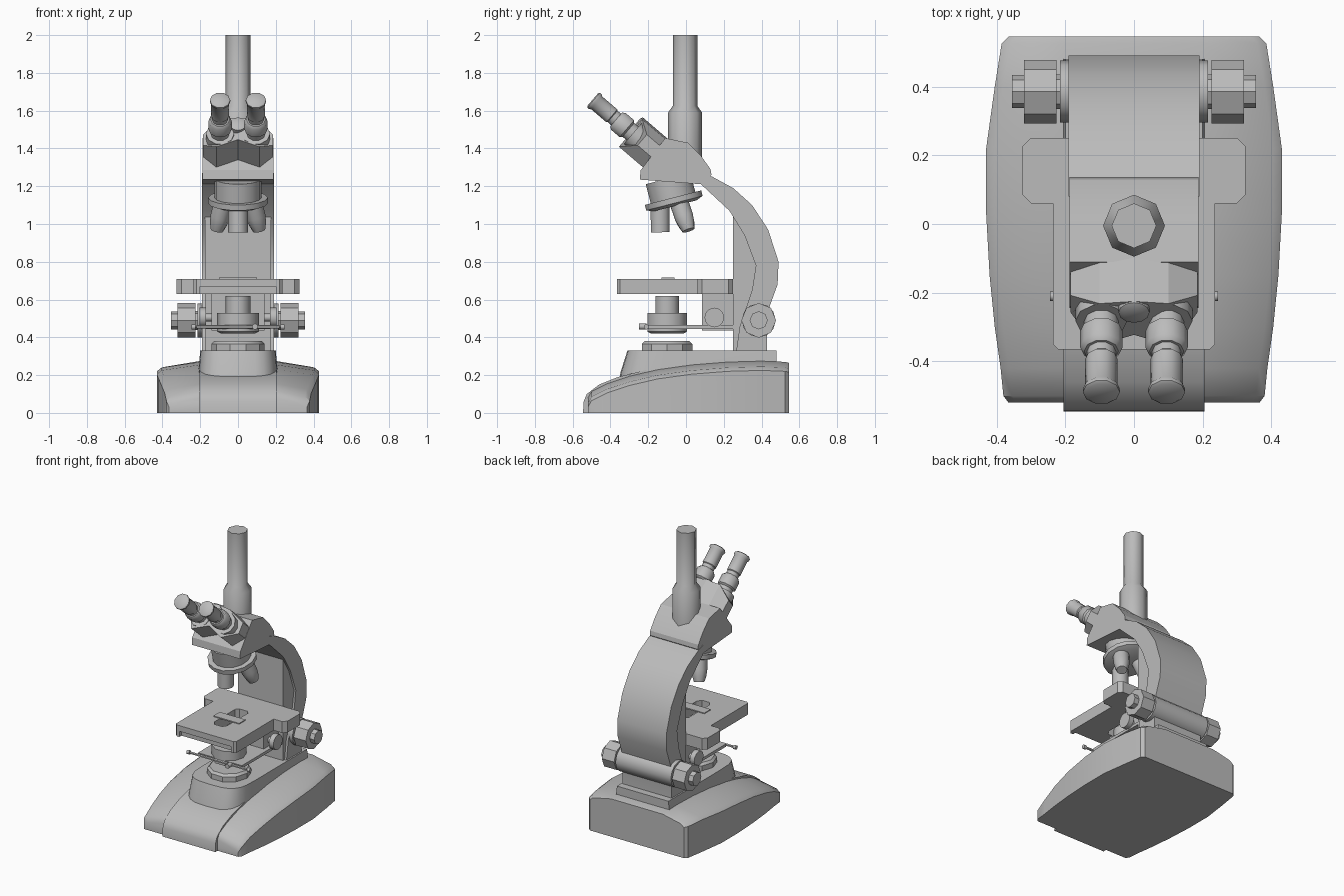
import bpy, bmesh, math
from mathutils import Vector, Matrix

cube = bpy.data.objects.get("Cube")
if cube:
    bpy.data.objects.remove(cube, do_unlink=True)

grey = bpy.data.materials.new("plain grey")
grey.use_nodes = True
grey.diffuse_color = (0.5, 0.5, 0.5, 1)
grey.node_tree.nodes["Principled BSDF"].inputs["Base Color"].default_value = (0.5, 0.5, 0.5, 1)


def loft(name, rings, smooth=30, matrix=None):
    """Skin a list of equal-length closed rings and cap both ends."""
    bm = bmesh.new()
    rows = [[bm.verts.new(p) for p in ring] for ring in rings]
    n = len(rows[0])
    for a, b in zip(rows, rows[1:]):
        for i in range(n):
            j = (i + 1) % n
            bm.faces.new((a[i], a[j], b[j], b[i]))
    bm.faces.new(rows[0])
    bm.faces.new(rows[-1])
    bmesh.ops.recalc_face_normals(bm, faces=bm.faces)
    mesh = bpy.data.meshes.new(name)
    bm.to_mesh(mesh)
    bm.free()
    mesh.materials.append(grey)
    obj = bpy.data.objects.new(name, mesh)
    bpy.context.collection.objects.link(obj)
    if matrix:
        obj.matrix_world = matrix
    if smooth:
        bpy.ops.object.select_all(action='DESELECT')
        bpy.context.view_layer.objects.active = obj
        obj.select_set(True)
        bpy.ops.object.shade_smooth_by_angle(angle=math.radians(smooth))
    return obj


def side_profile(name, yz, half, smooth=30):
    return loft(name, [[(x, y, z) for y, z in yz] for x in (-half, half)], smooth)


def slab(name, xy, z0, z1, smooth=0):
    return loft(name, [[(x, y, z) for x, y in xy] for z in (z0, z1)], smooth)


def box(name, x, y, z):
    return slab(name, [(x[0], y[0]), (x[1], y[0]), (x[1], y[1]), (x[0], y[1])], *z)


def lathe(name, profile, origin, axis=(0, 0, 1), sides=8, smooth=50):
    """Turn (radius, distance along axis) pairs into a round part."""
    turn = Vector((0, 0, 1)).rotation_difference(Vector(axis)).to_matrix().to_4x4()
    rings = [[(r * math.cos(i * math.tau / sides), r * math.sin(i * math.tau / sides), h)
              for i in range(sides)] for r, h in profile]
    return loft(name, rings, smooth, Matrix.Translation(origin) @ turn)


def mirrored(points):
    return points + [(-x, y) for x, y in reversed(points) if abs(x) > 1e-6]


# Base: sections along its length (y, half width, edge height)
sections = [(-.52, .365, .05), (-.5, .38, .085), (-.42, .388, .125), (-.3, .405, .165),
            (-.15, .42, .2), (.03, .43, .225), (.22, .43, .24), (.4, .405, .245),
            (.525, .385, .24), (.545, .365, .235)]
rings = []
for y, w, h in sections:
    half = [(w, 0), (w, h - .02), (w - .025, h), (.2, h + .03)]
    rings.append([(x, y, z) for x, z in mirrored(half)])
loft("base", rings, 35)
side_profile("base_front_tongue", [(-.545, 0), (-.542, .06), (-.525, .1), (-.46, .15), (-.36, .19),
                                   (-.2, .23), (0, .25), (0, 0)], .205)

# Raised platform with a rounded front
rings = []
for z, w, front in ((.15, .215, -.36), (.22, .21, -.345), (.33, .2, -.31)):
    ring = [(w, .48, z)]
    for i in range(13):
        a = math.pi * i / 12
        c, s = math.cos(a), math.sin(a)
        ring.append((w * math.copysign(abs(c) ** .6, c), -.1 + (front + .1) * max(s, 0) ** .6, z))
    rings.append(ring + [(-w, .48, z)])
loft("platform", rings, 40)

# Curved arm and the recessed core in front of it
outer = [(.08, 1.27), (.14, 1.25), (.25, 1.19), (.35, 1.1), (.435, .97), (.49, .8), (.485, .68),
         (.445, .57), (.43, .5), (.43, .32)]
inner = [(.265, .32), (.285, .46), (.35, .65), (.37, .78), (.31, .94), (.23, 1.07), (.08, 1.21)]
side_profile("arm", outer + inner, .19, 35)
side_profile("arm_core", [(.25, .32), (.25, 1.05), (.3, 1.05), (.4, .85), (.4, .32)], .175, 0)

# Focus knobs on a cross axle
lathe("focus_axle", [(.09, -.215), (.09, .215)], (0, .385, .49), (1, 0, 0), 12)
for side, label in ((1, "left"), (-1, "right")):
    lathe(label + "_focus_knob", [(.05, .2), (.05, .225), (.092, .225), (.092, .32), (.048, .32), (.048, .355)],
          (0, .385, .49), (side, 0, 0), 8, 30)
    lathe(label + "_stage_knob", [(.02, .08), (.02, .17), (.052, .17), (.052, .205)],
          (0, .15, .505), (side, 0, 0), 12)

# Stage with rear wings, a slot, and a thinner front lip
wing, c = .325, .025
plan = mirrored([(.22, -.365), (.235, -.35), (.235, .06), (wing - c, .06), (wing, .06 + c),
                 (wing, .25 - c), (wing - c, .25)])
stage = slab("stage", plan, .63, .71)
slot = slab("slot_cutter", mirrored([(.03, -.22), (.05, -.19), (.05, .04), (.03, .06)]), .6, .8)
notch = box("notch_cutter", (-.2, .2), (-.4, -.34), (.6, .67))
for cutter in (slot, notch):
    cutter.hide_render = True
    mod = stage.modifiers.new("cut", 'BOOLEAN')
    mod.object = cutter
    mod.solver = 'EXACT'
    bpy.context.view_layer.objects.active = stage
    bpy.ops.object.modifier_apply(modifier=mod.name)
    bpy.data.objects.remove(cutter, do_unlink=True)
box("slide", (-.1, .1), (-.13, -.06), (.708, .716))
box("stage_bracket", (-.14, .14), (.085, .26), (.435, .64))

# Light collector, condenser and its carrier
lathe("light_collector", [(.14, .32), (.14, .365), (.125, .38)], (0, -.1, 0), sides=10, smooth=30)
lathe("condenser", [(.09, .42), (.11, .43), (.11, .53), (.065, .53), (.065, .62)], (0, -.1, 0), sides=10, smooth=40)
box("condenser_carrier", (-.17, .17), (-.2, .25), (.445, .465))
lathe("carrier_rod", [(.009, -.22), (.009, .22)], (0, -.21, .455), (1, 0, 0), 6)
for side in (-1, 1):
    lathe("rod_tip", [(.014, .225), (.014, .245), (.009, .245), (.009, .21)][:2], (0, -.21, .455), (side, 0, 0), 8)
lathe("iris_lever", [(.016, 0), (.016, .04)], (.09, -.21, .457), (0, -1, 0), 8)

# Head housing
side_profile("head", [(-.245, 1.235), (-.24, 1.285), (-.11, 1.455), (.01, 1.43), (.08, 1.36),
                      (.13, 1.29), (.135, 1.26), (.09, 1.21)], .187, 25)

# Binocular block and eyepieces share one tilted frame: x across, y perpendicular, z along
along = Vector((0, -.76, .65)).normalized()
across = Vector((1, 0, 0))
perp = along.cross(across)
frame = Matrix((across, perp, along)).transposed().to_4x4()
frame.translation = (0, -.29, 1.485)
sign = 1 if perp.z > 0 else -1
shape = mirrored([(0, -.05), (.115, -.1), (.185, -.03), (.185, .045), (.1, .09), (0, .1)])
rings = [[(x, sign * v, -.2) for x, v in shape],
         [(x, sign * v, -.07 if abs(x) > .15 else 0) for x, v in shape]]
loft("binocular_block", rings, 0, frame)
lathe("block_cap", [(.045, -.06), (.045, .005), (.03, .012)], frame @ Vector((0, sign * .055, 0)), along, 12)
eyepiece = [(.075, -.07), (.075, -.01), (.05, -.01), (.05, .02), (.062, .03), (.062, .09), (.05, .105),
            (.042, .105), (.042, .13), (.047, .135), (.047, .24), (.054, .25), (.054, .262), (.045, .268)]
for side, label in ((1, "left"), (-1, "right")):
    lathe(label + "_eyepiece", eyepiece, frame @ Vector((side * .095, 0, 0)), along, 10, 40)

# Vertical camera tube
lathe("camera_tube", [(.09, 1.3), (.09, 1.59), (.065, 1.625), (.065, 2)], (0, -.005, 0), sides=8, smooth=50)

# Tilted nosepiece with three objectives
down = Vector((0, .25, -.97)).normalized()
fore = Vector((0, -.97, -.25))
hub = Vector((0, -.065, 1.125))
lathe("nosepiece", [(.125, -.12), (.125, -.015), (.158, -.015), (.158, .015), (.12, .03)], hub, down, 14, 40)
for angle, label in ((0, "front"), (108, "left"), (-108, "right")):
    a = math.radians(angle)
    out = fore * math.cos(a) + Vector((1, 0, 0)) * math.sin(a)
    lathe(label + "_objective", [(.052, 0), (.052, .1), (.046, .14), (.034, .178)] if angle else
          [(.052, 0), (.052, .15)], hub + out * .075, down + out * .25, 10, 40)
